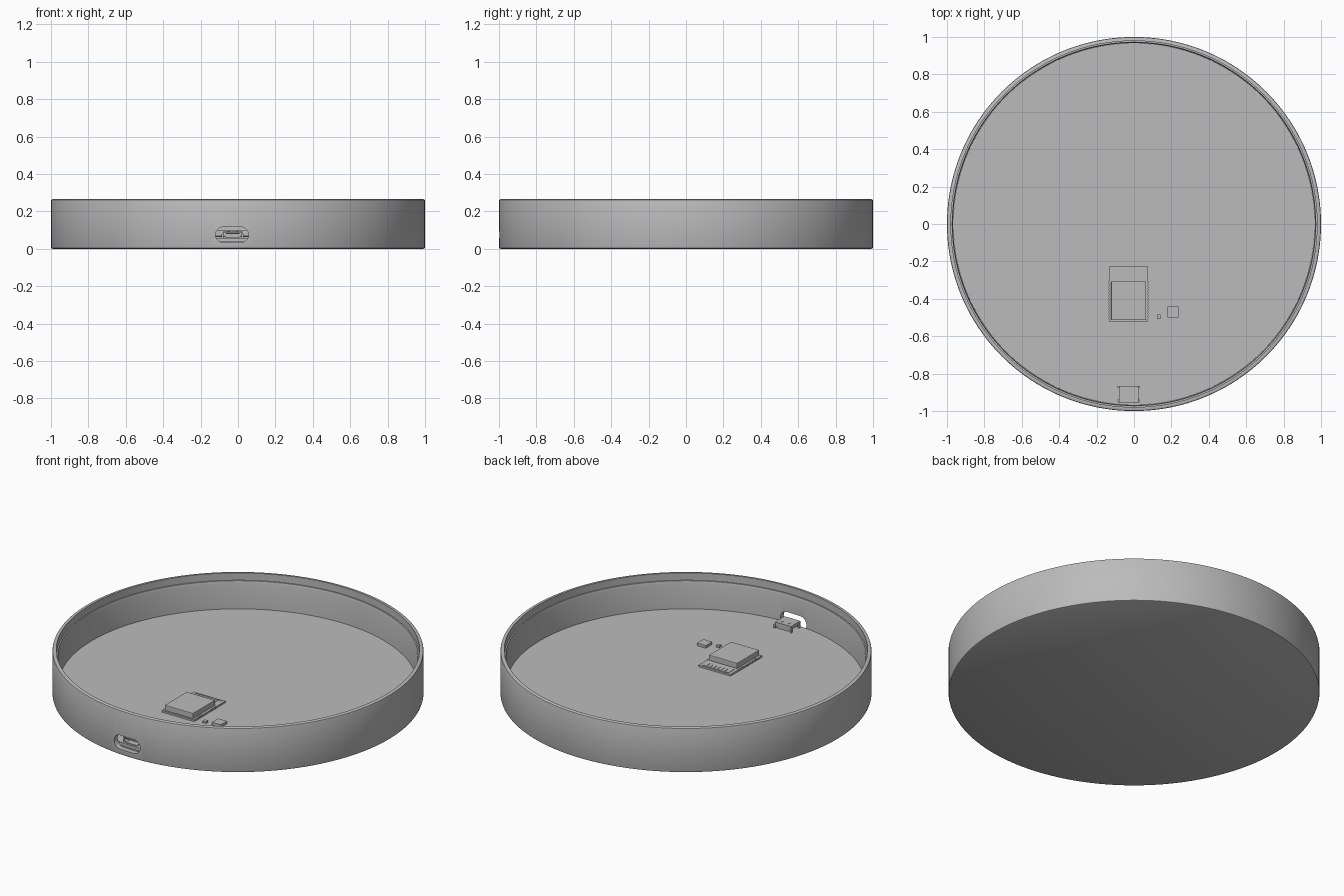
import bpy
import bmesh
import math

cube = bpy.data.objects.get("Cube")
if cube:
    bpy.data.objects.remove(cube, do_unlink=True)

grey = bpy.data.materials.new("plain_grey")
grey.use_nodes = True
COLOUR = (0.5, 0.5, 0.5, 1)
grey.diffuse_color = COLOUR
grey.node_tree.nodes["Principled BSDF"].inputs["Base Color"].default_value = COLOUR

BOARD_TOP = 0.057


def add_object(name, bm):
    bmesh.ops.recalc_face_normals(bm, faces=bm.faces)
    mesh = bpy.data.meshes.new(name)
    bm.to_mesh(mesh)
    bm.free()
    mesh.materials.append(grey)
    obj = bpy.data.objects.new(name, mesh)
    bpy.context.collection.objects.link(obj)
    return obj


def smooth(obj):
    bpy.ops.object.select_all(action="DESELECT")
    obj.select_set(True)
    bpy.context.view_layer.objects.active = obj
    bpy.ops.object.shade_smooth_by_angle(angle=math.radians(30))


def lathe(name, profile, steps=160):
    """Turn a closed or axis-to-axis (radius, z) profile around z."""
    bm = bmesh.new()
    verts = [bm.verts.new((r, 0, z)) for r, z in profile]
    edges = [bm.edges.new(pair) for pair in zip(verts, verts[1:])]
    bmesh.ops.spin(bm, geom=verts + edges, cent=(0, 0, 0), axis=(0, 0, 1),
                   angle=math.tau, steps=steps, use_merge=False)
    bmesh.ops.remove_doubles(bm, verts=bm.verts, dist=1e-5)
    return add_object(name, bm)


def boxes(name, items):
    """Axis-aligned boxes given as (x0, x1, y0, y1, z0, z1)."""
    bm = bmesh.new()
    for x0, x1, y0, y1, z0, z1 in items:
        new = bmesh.ops.create_cube(bm, size=1)["verts"]
        bmesh.ops.scale(bm, verts=new, vec=(x1 - x0, y1 - y0, z1 - z0))
        bmesh.ops.translate(bm, verts=new, vec=((x0 + x1) / 2, (y0 + y1) / 2, (z0 + z1) / 2))
    return add_object(name, bm)


def prism_y(name, outline, y0, y1, pocket=None):
    """Extrude an (x, z) outline along y; pocket = (wall, depth) hollows the front."""
    bm = bmesh.new()
    front = bm.faces.new([bm.verts.new((x, y0, z)) for x, z in outline])
    back = bmesh.ops.extrude_face_region(bm, geom=[front], use_keep_orig=True)["geom"]
    bmesh.ops.translate(bm, verts=[v for v in back if isinstance(v, bmesh.types.BMVert)],
                        vec=(0, y1 - y0, 0))
    bmesh.ops.recalc_face_normals(bm, faces=bm.faces)
    if pocket:
        wall, depth = pocket
        bmesh.ops.inset_region(bm, faces=[front], thickness=wall, use_even_offset=True)
        inner = bmesh.ops.extrude_discrete_faces(bm, faces=[front])["faces"][0]
        bmesh.ops.translate(bm, verts=inner.verts, vec=(0, depth, 0))
    return add_object(name, bm)


# Round open case with a stepped inner lip
case = lathe("round_case", [
    (0, 0), (0.992, 0), (0.998, 0.003), (1, 0.009),
    (1, 0.256), (0.998, 0.262), (0.992, 0.265),
    (0.979, 0.265), (0.979, 0.222), (0.972, 0.222), (0.968, 0.205),
    (0.968, 0.025), (0, 0.025)])

# Rounded port opening through the front wall
port_x, port_z, port_r, half = -0.032, 0.075, 0.041, 0.047
outline = []
for side in (1, -1):
    for i in range(17):
        a = math.pi * (i / 16 - 0.5)
        outline.append((port_x + side * (half + port_r * math.cos(a)),
                        port_z + side * port_r * math.sin(a)))
cutter = prism_y("port_cutter", outline, -1.1, -0.9)
cutter.hide_render = True
cut = case.modifiers.new("port_opening", "BOOLEAN")
cut.object = cutter
cut.operation = "DIFFERENCE"
cut.solver = "EXACT"
bpy.context.view_layer.objects.active = case
bpy.ops.object.modifier_apply(modifier=cut.name)
bpy.data.objects.remove(cutter, do_unlink=True)
smooth(case)

# Circuit board filling the case
smooth(lathe("circuit_board", [(0, 0.038), (0.967, 0.038), (0.967, BOARD_TOP), (0, BOARD_TOP)]))

# Radio module: carrier, shield can, antenna trace and edge pads
carrier_top = BOARD_TOP + 0.01
boxes("module_carrier", [(-0.134, 0.076, -0.522, -0.227, BOARD_TOP, carrier_top)])
shield = boxes("module_shield", [(-0.122, 0.064, -0.514, -0.307, carrier_top, 0.1)])
bevel = shield.modifiers.new("soft_edges", "BEVEL")
bevel.width = 0.003
bevel.segments = 2
trace = [(-0.114, -0.108, -0.292, -0.24), (-0.114, 0.056, -0.24, -0.235)]
for i in range(6):
    x = -0.086 + i * 0.024
    trace.append((x, x + 0.005, -0.272, -0.24))
boxes("antenna_trace", [t + (carrier_top, carrier_top + 0.002) for t in trace])
pads = []
for i in range(14):
    y = -0.505 + i * 0.0148
    for x in (-0.136, 0.07):
        pads.append((x, x + 0.008, y, y + 0.008, BOARD_TOP, carrier_top + 0.001))
boxes("module_edge_pads", pads)

# Small components beside the module
boxes("small_chip", [(0.179, 0.237, -0.501, -0.442, BOARD_TOP, 0.073)])
boxes("tiny_component", [(0.123, 0.143, -0.507, -0.485, BOARD_TOP, 0.068)])

# Charging socket: hollow shell, tongue, flared lips and side tabs
cx = -0.029
shell = [(-0.036, 0.059), (0.036, 0.059), (0.052, 0.072),
         (0.052, 0.092), (-0.052, 0.092), (-0.052, 0.072)]
prism_y("socket_shell", [(cx + x, z) for x, z in shell], -0.958, -0.87, (0.004, 0.06))
boxes("socket_tongue", [(cx - 0.036, cx + 0.036, -0.95, -0.89, 0.078, 0.084)])
tabs = []
for s in (-1, 1):
    for y in (-0.95, -0.877):
        x = cx + s * 0.053
        tabs.append((x - 0.005, x + 0.005, y, y + 0.012, BOARD_TOP, 0.08))
    x = cx + s * 0.022
    tabs.append((x - 0.005, x + 0.005, -0.9, -0.89, 0.09, 0.094))
boxes("socket_tabs", tabs)
